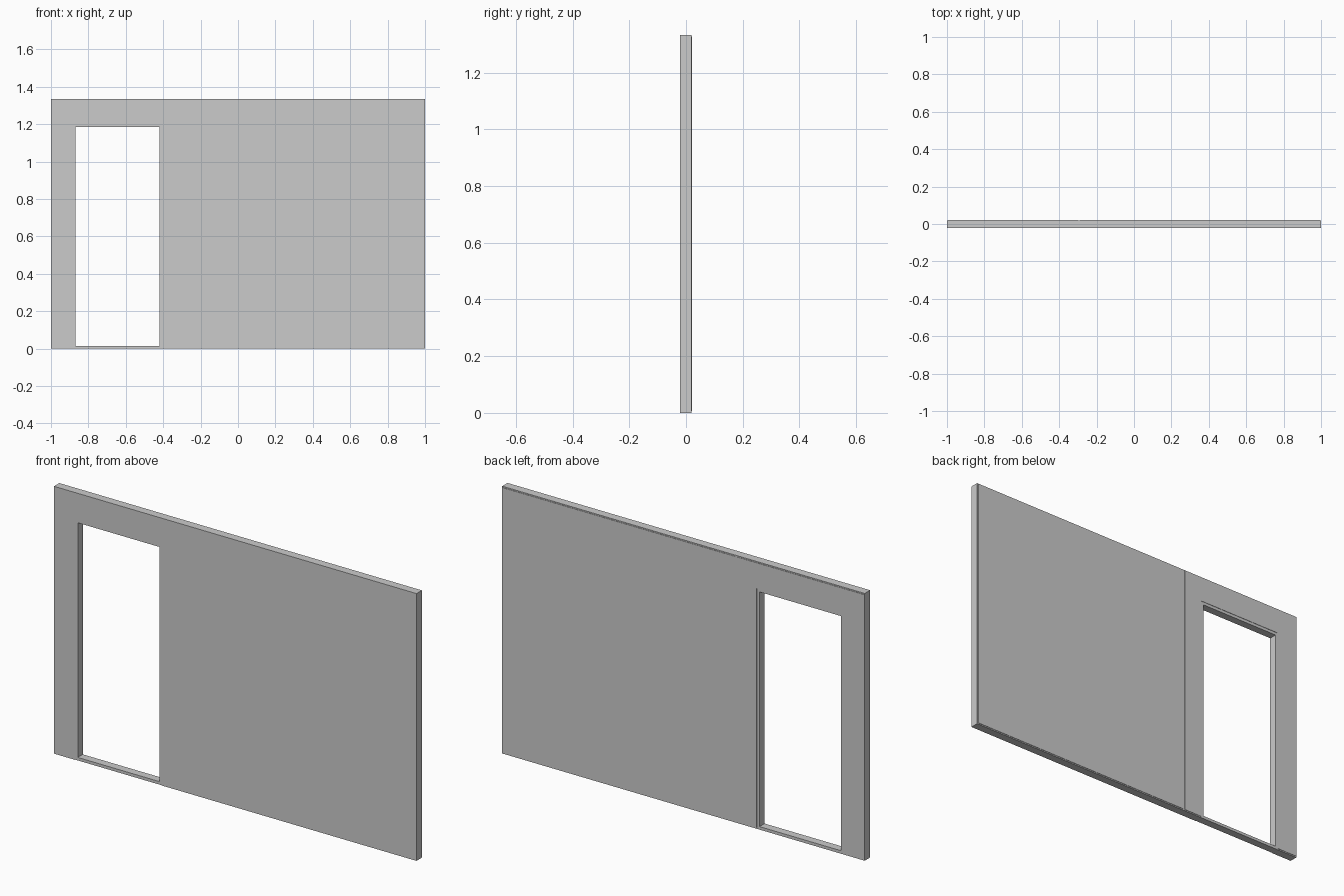
import bpy, bmesh

if "Cube" in bpy.data.objects:
    bpy.data.objects.remove(bpy.data.objects["Cube"])

W, H, T = 1.0, 1.333, 0.022          # half width, height, half thickness
X0, X1, DH = -0.885, -0.405, 1.2     # rough door opening
F = 0.015                            # frame width
BACK = 0.020                         # back plane of the core


def extrude_profile(name, pts, y0, y1):
    """Extrude an x-z outline from y0 to y1."""
    bm = bmesh.new()
    face = bm.faces.new([bm.verts.new((x, y0, z)) for x, z in pts])
    res = bmesh.ops.extrude_face_region(bm, geom=[face], use_keep_orig=True)
    verts = [g for g in res["geom"] if isinstance(g, bmesh.types.BMVert)]
    bmesh.ops.translate(bm, verts=verts, vec=(0, y1 - y0, 0))
    bmesh.ops.recalc_face_normals(bm, faces=bm.faces)
    bmesh.ops.triangulate(bm, faces=[f for f in bm.faces if len(f.verts) > 4])
    me = bpy.data.meshes.new(name)
    bm.to_mesh(me)
    bm.free()
    ob = bpy.data.objects.new(name, me)
    bpy.context.collection.objects.link(ob)
    return ob


def box(name, x0, x1, y0, y1, z0, z1):
    return extrude_profile(name, [(x0, z0), (x1, z0), (x1, z1), (x0, z1)], y0, y1)


def arch(xa, xb, top, z0=0.0):
    """Outline with the door opening notched out of its bottom edge."""
    return [(xa, z0), (X0, z0), (X0, DH), (X1, DH), (X1, z0),
            (xb, z0), (xb, top), (xa, top)]


# Wall core with doorway, flush at the front
extrude_profile("wall_core", arch(-W, W, H), -T, BACK)

# Thin back boards with a narrow joint between them
E = 0.006
extrude_profile("back_board_door_side", arch(-W + E, -0.300, H - E, E), BACK, T)
box("back_board_main", -0.290, W - E, BACK, T, E, H - E)

# Door frame, set slightly inside the wall faces
R = T - 0.002
box("left_jamb", X0, X0 + F, -R, R, 0, DH)
box("right_jamb", X1 - F, X1, -R, R, 0, DH)
box("door_head", X0 + F, X1 - F, -R, R, DH - F, DH)
box("door_sill", X0 + F, X1 - F, -R, R, 0, F)
